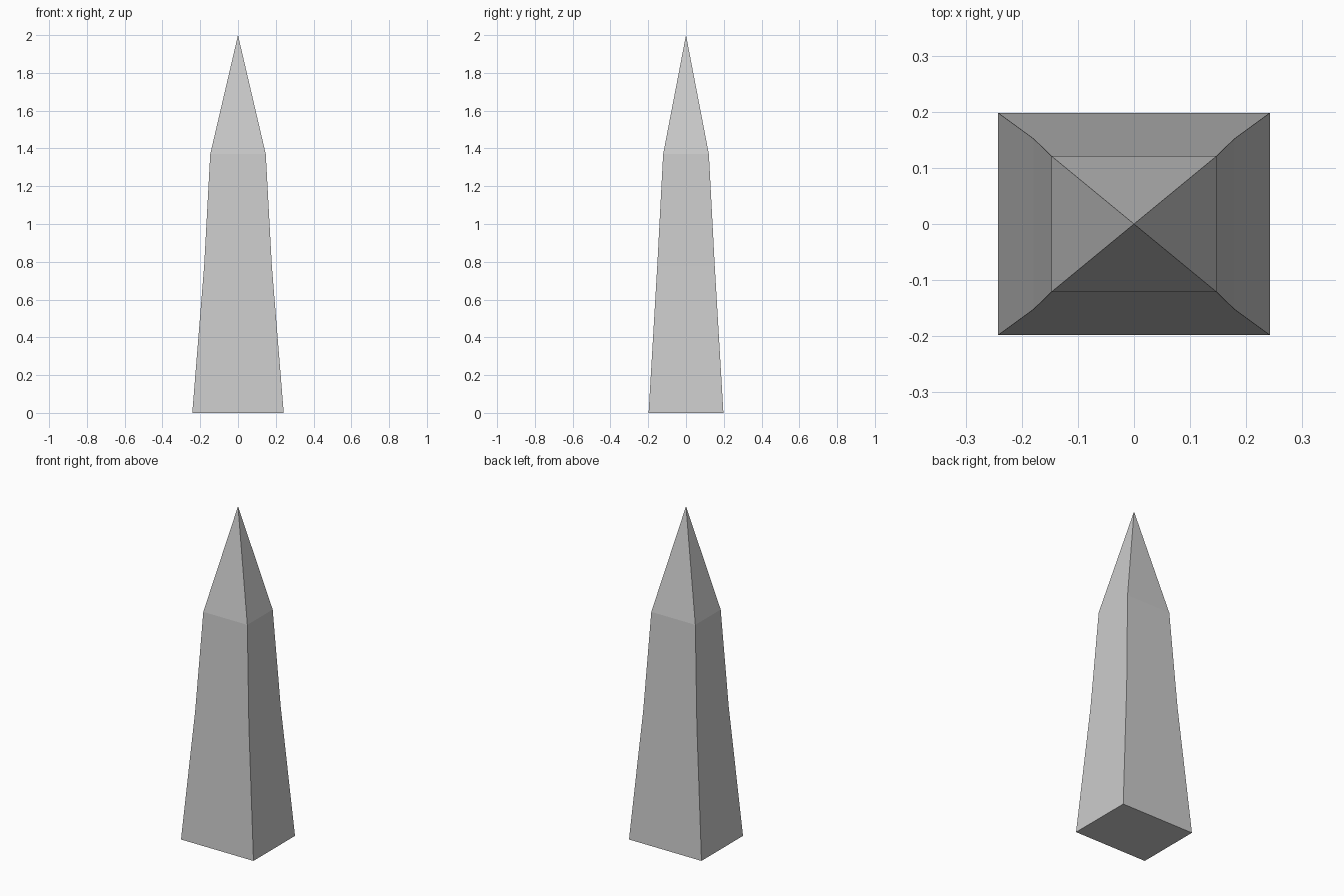
import bpy, bmesh

if "Cube" in bpy.data.objects:
    bpy.data.objects.remove(bpy.data.objects["Cube"])

# Obelisk rings: half width, half depth, height
RINGS = [(0.242, 0.198, 0.0), (0.179, 0.152, 0.78), (0.147, 0.121, 1.37)]
APEX = (0, 0, 2.0)

bm = bmesh.new()
loops = [[bm.verts.new((sx * w, sy * d, z))
          for sx, sy in ((-1, -1), (1, -1), (1, 1), (-1, 1))]
         for w, d, z in RINGS]
tip = bm.verts.new(APEX)

# Base
bm.faces.new(loops[0][::-1])

# Tapered shaft and pyramid tip
for i in range(4):
    j = (i + 1) % 4
    for low, high in zip(loops, loops[1:]):
        bm.faces.new((low[i], low[j], high[j], high[i]))
    bm.faces.new((loops[-1][i], loops[-1][j], tip))

bmesh.ops.recalc_face_normals(bm, faces=bm.faces)
mesh = bpy.data.meshes.new("obelisk")
bm.to_mesh(mesh)
bm.free()
bpy.context.collection.objects.link(bpy.data.objects.new("obelisk", mesh))
